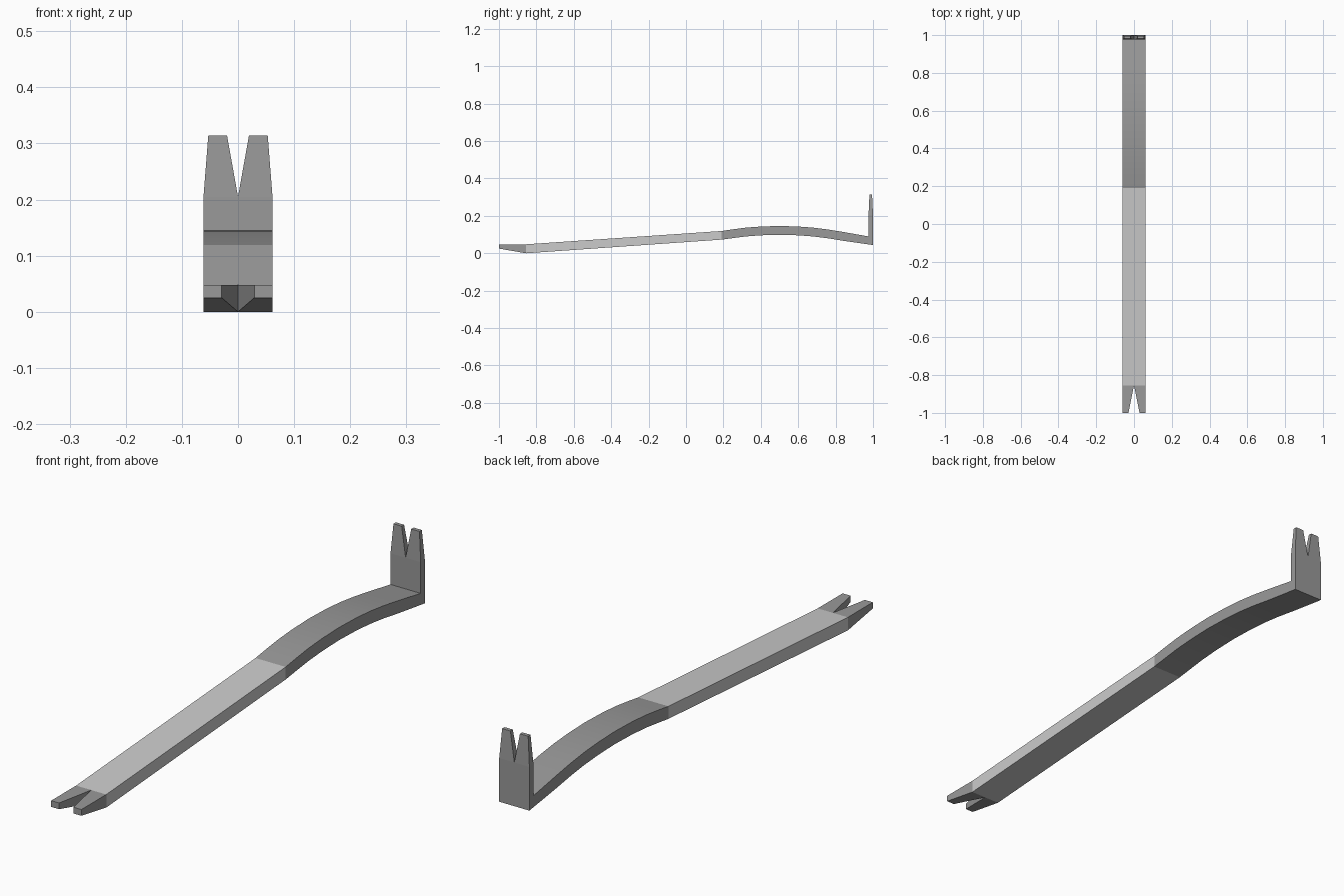
import bpy, math

if "Cube" in bpy.data.objects:
    bpy.data.objects.remove(bpy.data.objects["Cube"])

dark = bpy.data.materials.new("dark_steel")
dark.diffuse_color = (0.32, 0.32, 0.32, 1)
dark.use_nodes = True
dark.node_tree.nodes["Principled BSDF"].inputs["Base Color"].default_value = dark.diffuse_color
W = 0.0615  # half width of the bar


def loft(name, rings, cap_start=False, cap_end=False, mat=None, smooth=False):
    """Loft half sections (inner x, outer x, top (y, z), bottom (y, z)), mirrored in x."""
    verts, faces = [], []
    for a, b, t, u in rings:
        verts += [(a, *t), (b, *t), (b, *u), (a, *u)]
    for r in range(len(rings) - 1):
        for i in range(4):
            # no inner wall where both sections touch the centre plane
            if i == 3 and rings[r][0] == 0 and rings[r + 1][0] == 0:
                continue
            j, k = (i + 1) % 4, 4 * r
            faces.append((k + i, k + j, k + 4 + j, k + 4 + i))
    if cap_start:
        faces.append((3, 2, 1, 0))
    if cap_end:
        n = len(verts)
        faces.append((n - 4, n - 3, n - 2, n - 1))
    me = bpy.data.meshes.new(name)
    me.from_pydata(verts, [], faces)
    if smooth:
        me.shade_smooth()
        me.set_sharp_from_angle(angle=math.radians(30))
    if mat:
        me.materials.append(mat)
    ob = bpy.data.objects.new(name, me)
    bpy.context.collection.objects.link(ob)
    m = ob.modifiers.new("mirror", 'MIRROR')
    m.use_clip = True
    m.merge_threshold = 0.0001
    return ob


# shared sections where the parts meet
claw_root = (0, W, (-0.855, 0.048), (-0.855, 0.0))
neck_root = (0, W, (0.19, 0.119), (0.19, 0.073))
corner = (0, W, (0.976, 0.090), (1.0, 0.044))

# flat claw with V notch
loft("front_claw", [(0.029, W, (-1, 0.048), (-1, 0.025)), claw_root],
     cap_start=True, mat=dark)

# straight handle
loft("straight_bar", [claw_root, neck_root])

# curved neck: y, top z (the underside follows a constant thickness)
arc = [(0.25, 0.128), (0.32, 0.137), (0.40, 0.143), (0.50, 0.146),
       (0.60, 0.143), (0.68, 0.137), (0.76, 0.127), (0.84, 0.114)]
neck = [(0, W, (y, z), (y, z - 0.047)) for y, z in arc]
loft("curved_neck", [neck_root] + neck + [corner], mat=dark, smooth=True)

# upright claw, tapered with V notch
loft("upright_claw", [corner,
                      (0, W, (0.976, 0.205), (1.0, 0.205)),
                      (0.0195, 0.053, (0.981, 0.314), (0.995, 0.314))],
     cap_end=True, mat=dark)
